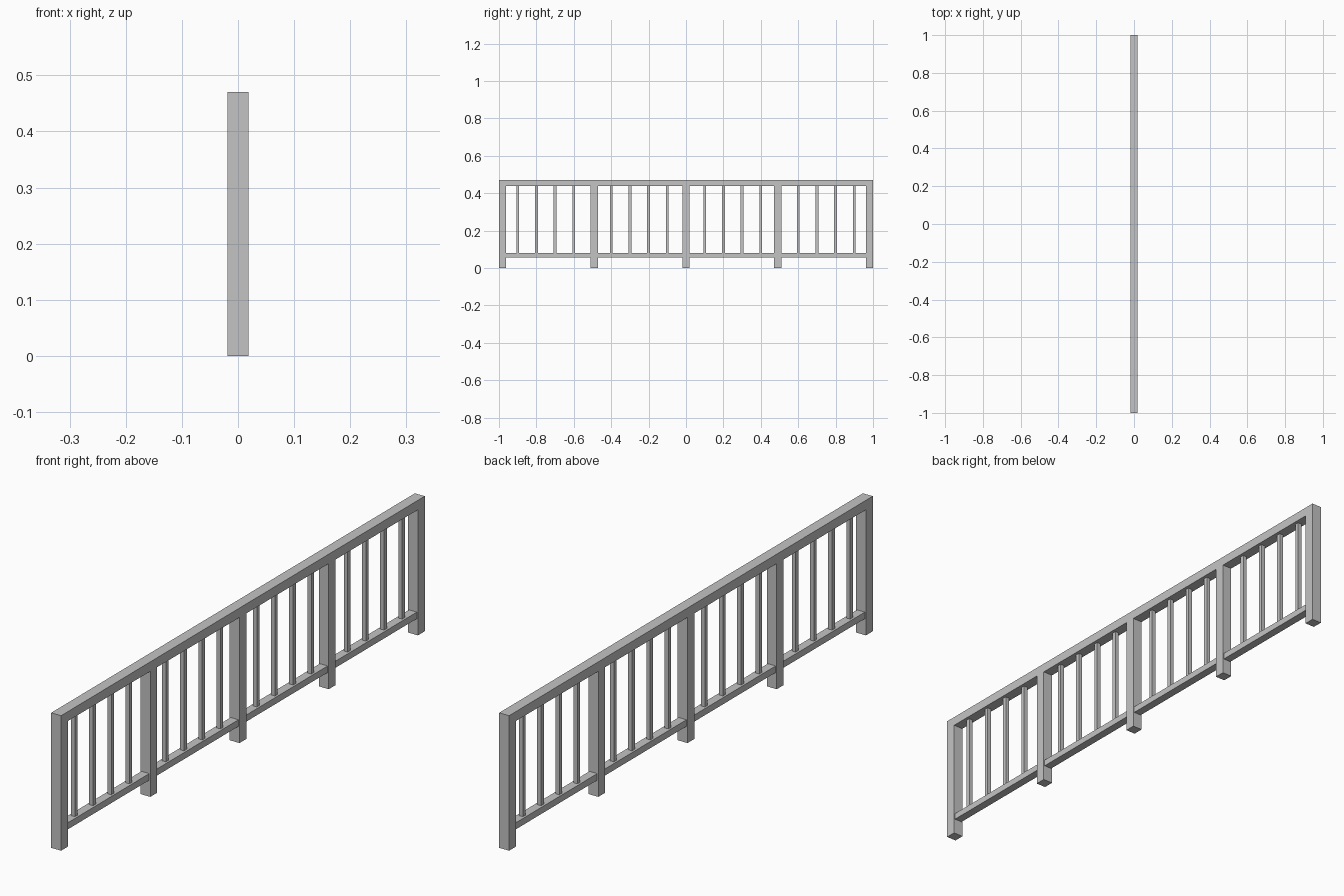
import bpy

cube = bpy.data.objects.get("Cube")
if cube:
    bpy.data.objects.remove(cube, do_unlink=True)

grey = bpy.data.materials.new("plain grey")
grey.use_nodes = True
colour = (0.55, 0.55, 0.55, 1)
grey.diffuse_color = colour
grey.node_tree.nodes["Principled BSDF"].inputs["Base Color"].default_value = colour

POST = 0.038            # square post section
HEIGHT = 0.47
RAIL_BASE = 0.437       # underside of the top rail
LOW_BASE, LOW_TOP = 0.057, 0.08
BALUSTER = 0.015


def box(name, width, y0, y1, z0, z1):
    """Box centred on x = 0 spanning the given y and z ranges."""
    bpy.ops.mesh.primitive_cube_add(size=1, location=(0, (y0 + y1) / 2, (z0 + z1) / 2))
    obj = bpy.context.object
    obj.name = name
    obj.scale = (width, y1 - y0, z1 - z0)
    bpy.ops.object.transform_apply(location=False, rotation=False, scale=True)
    obj.data.materials.append(grey)
    return obj


# Handrail along the whole length
box("top_rail", POST, -1, 1, RAIL_BASE, HEIGHT)

# Five evenly spaced posts, the outer two flush with the rail ends
spacing = (1 - POST / 2) / 2
posts = [i * spacing for i in range(-2, 3)]
for i, y in enumerate(posts):
    box(f"post_{i + 1}", POST, y - POST / 2, y + POST / 2, 0, RAIL_BASE)

# Slightly narrower lower rail in each bay
for i, (a, b) in enumerate(zip(posts, posts[1:])):
    box(f"lower_rail_{i + 1}", 0.03, a + POST / 2, b - POST / 2, LOW_BASE, LOW_TOP)

# Four thin balusters per bay
for i in range(-9, 10):
    if i % 5:
        y = i / 10
        box(f"baluster_{i + 10}", BALUSTER, y - BALUSTER / 2, y + BALUSTER / 2,
            LOW_TOP, RAIL_BASE)
